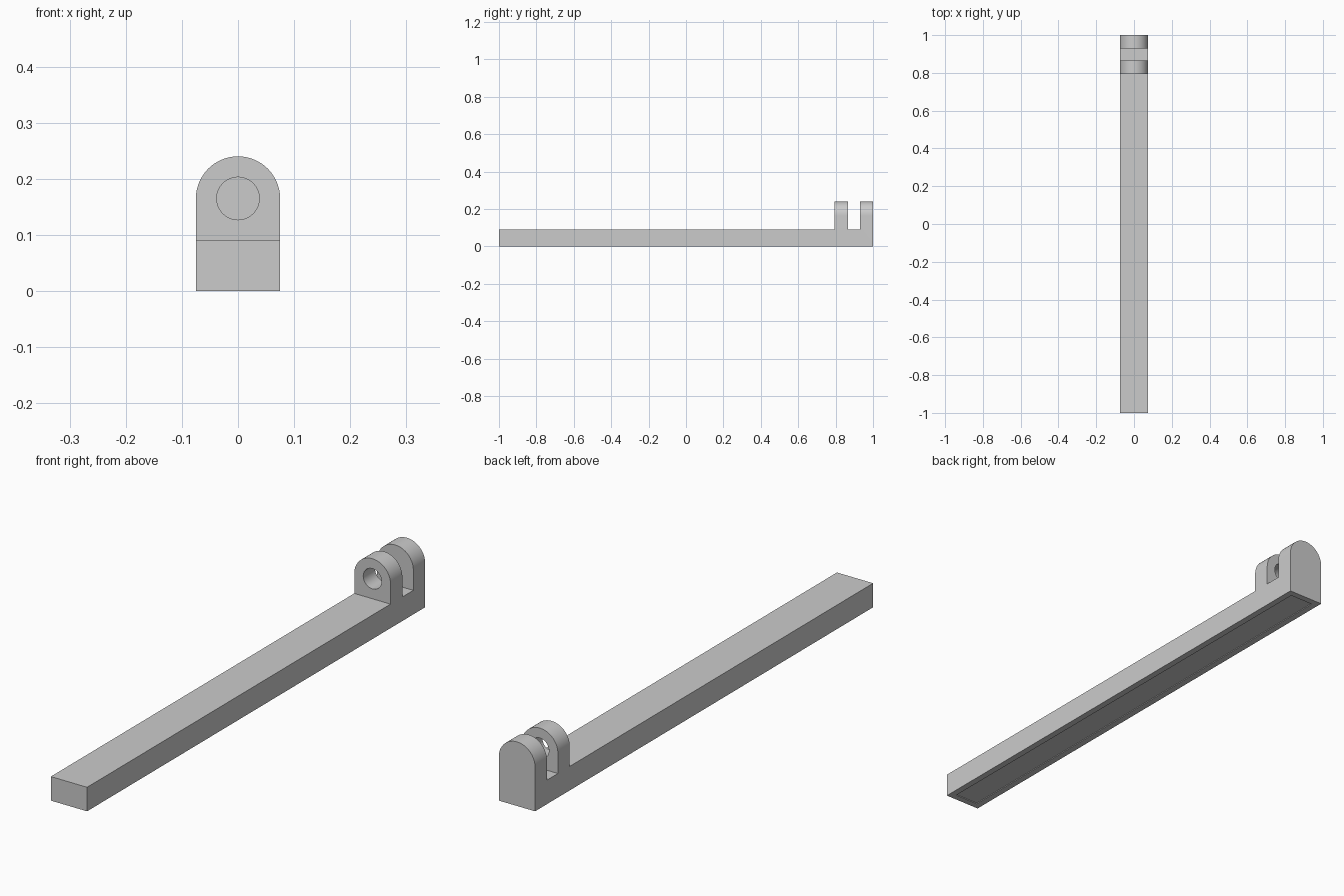
import bpy
import bmesh
from math import pi, cos, sin
from mathutils import Matrix, Vector

cube = bpy.data.objects.get("Cube")
if cube:
    bpy.data.objects.remove(cube, do_unlink=True)

HALF_W = 0.075      # half width, also the radius of the rounded lugs
BAR_TOP = 0.09
PIN_Z = 0.165
PIN_R = 0.038
ARC_STEPS = 48

grey = bpy.data.materials.new("light_grey")
grey.use_nodes = True
colour = (0.6, 0.6, 0.6, 1)
grey.diffuse_color = colour
grey.node_tree.nodes["Principled BSDF"].inputs["Base Color"].default_value = colour


def make_object(name, bm):
    bmesh.ops.recalc_face_normals(bm, faces=bm.faces)
    mesh = bpy.data.meshes.new(name)
    bm.to_mesh(mesh)
    bm.free()
    mesh.materials.append(grey)
    obj = bpy.data.objects.new(name, mesh)
    bpy.context.collection.objects.link(obj)
    return obj


def box(name, low, high):
    low, high = Vector(low), Vector(high)
    bm = bmesh.new()
    place = Matrix.Translation((low + high) / 2) @ Matrix.Diagonal((*(high - low), 1))
    bmesh.ops.create_cube(bm, size=1, matrix=place)
    return make_object(name, bm)


def prism(name, outline, y0, y1):
    """Extrude an x-z outline along y."""
    bm = bmesh.new()
    face = bm.faces.new([bm.verts.new((x, y0, z)) for x, z in outline])
    new = bmesh.ops.extrude_face_region(bm, geom=[face])["geom"]
    verts = [v for v in new if isinstance(v, bmesh.types.BMVert)]
    bmesh.ops.translate(bm, verts=verts, vec=(0, y1 - y0, 0))
    return make_object(name, bm)


def arc(radius, sweep, steps):
    return [(radius * cos(sweep * i / steps), PIN_Z + radius * sin(sweep * i / steps))
            for i in range(steps + 1)]


# Full-length arched body, from which everything else is cut
outline = [(-HALF_W, 0), (HALF_W, 0)] + arc(HALF_W, pi, ARC_STEPS)
body = prism("hinge_bar", outline, -1, 1)

cutters = [
    # Space above the long flat bar
    box("bar_cutter", (-0.2, -1.2, BAR_TOP), (0.2, 0.795, 0.4)),
    # Slot between the two lugs
    box("slot_cutter", (-0.2, 0.865, BAR_TOP), (0.2, 0.93, 0.4)),
    # Pin hole through the front lug
    prism("pin_hole_cutter", arc(PIN_R, 2 * pi, ARC_STEPS)[:-1], 0.75, 0.9),
    # Shallow recess under the bar
    box("recess_cutter", (-0.05, -0.975, -0.05), (0.05, 0.975, 0.003)),
]

bpy.ops.object.select_all(action="DESELECT")
bpy.context.view_layer.objects.active = body
body.select_set(True)
for cutter in cutters:
    cutter.hide_render = True
    cut = body.modifiers.new(cutter.name, "BOOLEAN")
    cut.operation = "DIFFERENCE"
    cut.solver = "EXACT"
    cut.object = cutter
    bpy.ops.object.modifier_apply(modifier=cut.name)
    bpy.data.objects.remove(cutter, do_unlink=True)

bpy.ops.object.shade_smooth_by_angle(angle=pi / 6)
